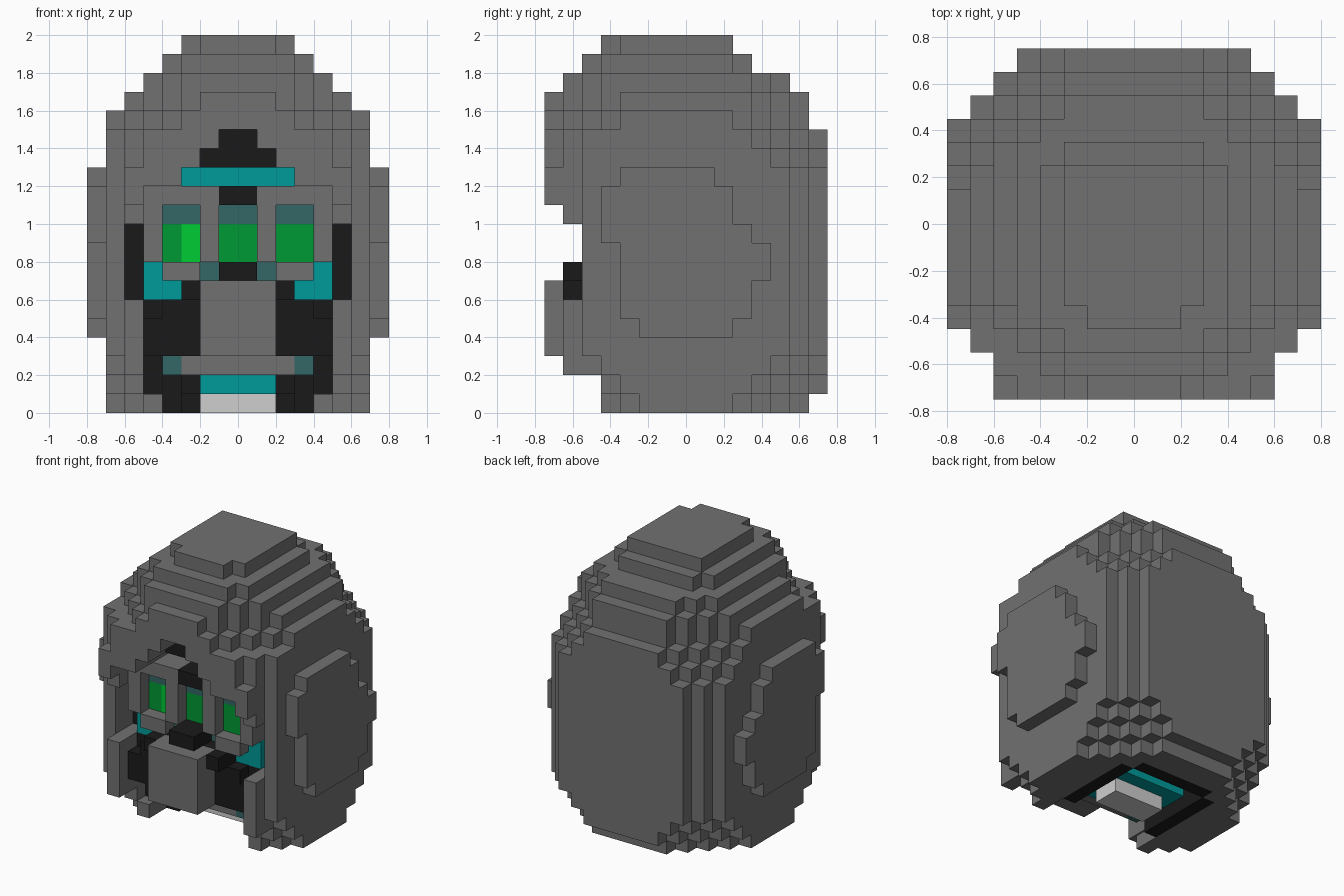
import bpy, bmesh

old = bpy.data.objects.get("Cube")
if old:
    bpy.data.objects.remove(old, do_unlink=True)

U = 0.1          # edge length of one block
Y_OFF = -0.75    # y of block row 0
blocks = {}      # (x, y, z) -> part name


def put(part, xs, ys, zs, mirror=True):
    """Fill a box of blocks with a part, or clear it when part is None."""
    for x in range(*xs):
        for y in range(*ys):
            for z in range(*zs):
                for cx in ((x, -x - 1) if mirror else (x,)):
                    if part:
                        blocks[cx, y, z] = part
                    else:
                        blocks.pop((cx, y, z), None)


# Hood layers: z range, half width, front row, front corner steps, back row, back corner steps
LAYERS = [
    (0, 1, 7, 3, 2, 14, 4), (1, 2, 7, 3, 1, 15, 4), (2, 3, 7, 2, 1, 15, 3),
    (3, 10, 7, 2, 0, 15, 2), (10, 11, 7, 1, 1, 15, 2), (11, 13, 7, 0, 2, 15, 2),
    (13, 14, 7, 0, 2, 15, 3), (14, 15, 7, 0, 2, 15, 4), (15, 16, 7, 0, 4, 14, 4),
    (16, 17, 6, 0, 4, 14, 3), (17, 18, 5, 1, 2, 13, 2), (18, 19, 4, 2, 1, 11, 1),
    (19, 20, 3, 3, 1, 10, 0),
]
for z0, z1, half, front, nf, back, nb in LAYERS:
    for y in range(front, back):
        cut = max(0, nf - (y - front), nb - (back - 1 - y))
        put("hood", (0, half - cut), (y, y + 1), (z0, z1))
put("hood", (0, 6), (0, 1), (11, 13))       # brow corners
put("hood", (5, 6), (1, 2), (2, 6))         # cheek flaps

# Raised ear panels: z range, y range
for z0, z1, y0, y1 in [(4, 5, 5, 10), (5, 7, 4, 11), (7, 9, 4, 12),
                       (9, 10, 3, 11), (10, 12, 3, 10), (12, 13, 4, 9)]:
    put("ear_panel", (7, 8), (y0, y1), (z0, z1))

# Stepped face opening with a dark back wall: z range, half width
for z0, z1, half in [(0, 1, 4), (1, 6, 5), (6, 10, 6), (10, 12, 5),
                     (12, 13, 3), (13, 14, 2), (14, 15, 1)]:
    put(None, (0, half), (0, 4), (z0, z1))
    put("hood_lining", (0, half), (4, 5), (z0, z1))
put("hood_lining", (0, 2), (2, 4), (13, 14))
put("hood_lining", (0, 1), (2, 4), (14, 15))

# Headband
put("headband", (0, 3), (4, 5), (12, 13))

# Visor frame, lenses and shades
put("visor_frame", (0, 5), (3, 4), (7, 12))
put("visor_frame", (1, 5), (2, 3), (11, 12))
put("visor_frame", (1, 2), (2, 3), (8, 11))
put("visor_frame", (4, 5), (2, 3), (8, 11))
put("visor_frame", (2, 4), (2, 3), (7, 8))
put("visor_clip", (0, 1), (2, 4), (11, 12))
for a, b in ((0, 1), (2, 4)):
    put("lens", (a, b), (3, 4), (8, 10))
    put("lens_shade", (a, b), (3, 4), (10, 11))
put("lens_glint", (-3, -2), (3, 4), (8, 10), mirror=False)

# Cheeks and breathing mask
put("cheek", (4, 5), (3, 4), (7, 8))
put("cheek", (3, 5), (3, 4), (6, 7))
put("nose_shade", (1, 2), (3, 4), (7, 8))
put("mask_body", (0, 1), (1, 4), (7, 8))
put("mask_body", (0, 3), (1, 4), (6, 7))
put("mask_body", (0, 5), (3, 4), (3, 6))
put("mask_body", (0, 5), (2, 3), (3, 5))
put("mask_body", (0, 4), (2, 3), (5, 6))
put("snout", (0, 2), (0, 2), (3, 7))
put("mask_body", (0, 2), (2, 3), (3, 7))
put("mouth_plate", (0, 3), (3, 4), (2, 3))
put("jaw_shade", (3, 4), (3, 4), (2, 3))

# Neck recess open to the front, with a dark rim, the chin and a pale collar
put(None, (0, 4), (3, 11), (0, 2))
put("neck_rim", (3, 4), (5, 11), (0, 2))
put("neck_rim", (0, 3), (11, 12), (0, 2))
put("neck_rim", (4, 5), (4, 5), (1, 2))
put("neck_rim", (0, 4), (4, 11), (2, 3))
put("chin", (0, 2), (5, 9), (1, 2))
put("chin", (2, 3), (7, 9), (1, 2))
put("neck_rim", (2, 3), (6, 7), (1, 2))
put("collar", (0, 2), (6, 8), (0, 1))


def material(name, rgb):
    m = bpy.data.materials.new(name)
    m.use_nodes = True
    m.diffuse_color = (*rgb, 1)
    bsdf = next(n for n in m.node_tree.nodes if n.type == "BSDF_PRINCIPLED")
    bsdf.inputs["Base Color"].default_value = (*rgb, 1)
    return m


grey = material("grey", (0.165, 0.165, 0.165))
black = material("black", (0.0103, 0.0103, 0.0103))
teal = material("teal", (0.0, 0.319, 0.319))
dull_teal = material("dull teal", (0.033, 0.133, 0.133))
green = material("green", (0.0, 0.319, 0.033))
bright_green = material("bright green", (0.0, 0.604, 0.033))
pale = material("pale grey", (0.62, 0.62, 0.62))

PARTS = {
    "hood": grey, "ear_panel": grey, "visor_frame": grey, "snout": grey,
    "mouth_plate": grey, "hood_lining": black, "visor_clip": black,
    "mask_body": black, "neck_rim": black, "headband": teal, "cheek": teal,
    "chin": teal, "lens_shade": dull_teal, "nose_shade": dull_teal,
    "jaw_shade": dull_teal, "lens": green, "lens_glint": bright_green,
    "collar": pale,
}


def build(part, mat):
    """Skin the exposed block faces of one part and merge the flat areas."""
    bm = bmesh.new()
    for cell in [c for c, p in blocks.items() if p == part]:
        for axis in range(3):
            for side in (0, 1):
                near = list(cell)
                near[axis] += 2 * side - 1
                if tuple(near) in blocks:
                    continue
                corners = []
                for a, b in ((0, 0), (1, 0), (1, 1), (0, 1)):
                    p = list(cell)
                    p[axis] += side
                    p[(axis + 1) % 3] += a
                    p[(axis + 2) % 3] += b
                    corners.append(bm.verts.new((p[0] * U, p[1] * U + Y_OFF, p[2] * U)))
                bm.faces.new(corners if side else corners[::-1])
    bmesh.ops.remove_doubles(bm, verts=bm.verts, dist=0.001)
    bmesh.ops.dissolve_limit(bm, angle_limit=0.01, verts=bm.verts, edges=bm.edges)
    mesh = bpy.data.meshes.new(part)
    bm.to_mesh(mesh)
    bm.free()
    mesh.materials.append(mat)
    bpy.context.scene.collection.objects.link(bpy.data.objects.new(part, mesh))


for part, mat in PARTS.items():
    build(part, mat)
